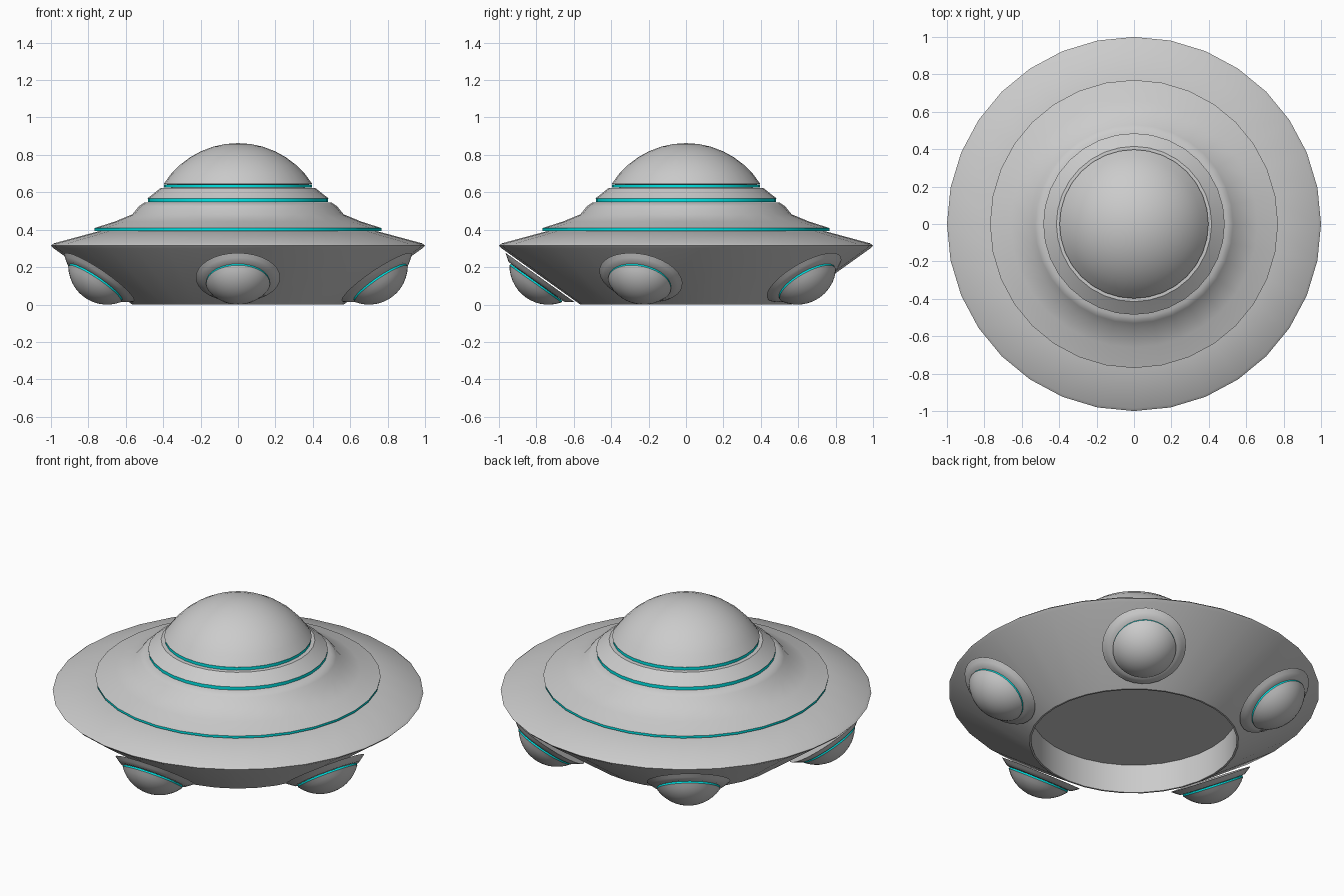
import bpy, bmesh, math
from mathutils import Matrix, Vector

if "Cube" in bpy.data.objects:
    bpy.data.objects.remove(bpy.data.objects["Cube"])

SIDES = 32
teal = bpy.data.materials.new("teal_light")
teal.diffuse_color = (0.0, 0.8, 0.8, 1)
teal.use_nodes = True
teal.node_tree.nodes["Principled BSDF"].inputs["Base Color"].default_value = teal.diffuse_color


def lathe(name, profile, mat=None, closed=False, matrix=None):
    """Spin an (r, z) profile listed from the bottom up around z."""
    bm = bmesh.new()
    rings = []
    for r, z in profile:
        if r < 1e-6:
            rings.append([bm.verts.new((0, 0, z))] * SIDES)
        else:
            rings.append([bm.verts.new((r * math.cos(2 * math.pi * i / SIDES),
                                        r * math.sin(2 * math.pi * i / SIDES), z))
                          for i in range(SIDES)])
    pairs = list(zip(rings, rings[1:]))
    if closed:
        pairs.append((rings[-1], rings[0]))
    for a, b in pairs:
        for i in range(SIDES):
            j = (i + 1) % SIDES
            bm.faces.new(list(dict.fromkeys((a[i], a[j], b[j], b[i]))))
    me = bpy.data.meshes.new(name)
    bm.to_mesh(me)
    bm.free()
    ob = bpy.data.objects.new(name, me)
    bpy.context.collection.objects.link(ob)
    if mat:
        me.materials.append(mat)
    if matrix:
        ob.matrix_world = matrix
    bpy.ops.object.select_all(action='DESELECT')
    ob.select_set(True)
    bpy.context.view_layer.objects.active = ob
    bpy.ops.object.shade_smooth_by_angle(angle=math.radians(35))
    return ob


def band(name, r, z0, z1, depth, matrix=None):
    """Teal light strip with a rectangular section."""
    return lathe(name, [(r - depth, z0), (r, z0), (r, z1), (r - depth, z1)],
                 teal, True, matrix)


def dome_profile(r, z0, z1, steps=7, start=0.0):
    """Spherical cap through (r, z0) and (0, z1)."""
    h = z1 - z0
    R = (r * r + h * h) / (2 * h)
    a0 = math.asin(min(1, r / R))
    return [(R * math.sin(a0 * (1 - k / steps)),
             z1 - R + R * math.cos(a0 * (1 - k / steps))) for k in range(steps)] + [(0, z1)]


# Main hull with the recessed underside
lathe("hull", [(0, 0.17), (0.555, 0.17), (0.555, 0), (0.565, 0), (0.985, 0.3),
               (1.0, 0.315), (0.985, 0.327), (0.74, 0.393), (0.70, 0.393)])

# Stepped tiers and their light strips
band("lower_light", 0.767, 0.393, 0.408, 0.07)
lathe("lower_tier", [(0.77, 0.408), (0.66, 0.443), (0.565, 0.482),
                     (0.53, 0.525), (0.50, 0.545), (0.42, 0.545)])
band("middle_light", 0.482, 0.547, 0.567, 0.06)
lathe("middle_tier", [(0.485, 0.567), (0.455, 0.59), (0.415, 0.622), (0.34, 0.625)])
band("upper_light", 0.395, 0.625, 0.642, 0.06)

# Cockpit dome
lathe("dome", [(0.36, 0.642)] + dome_profile(0.398, 0.644, 0.863))

# Five pods set on the sloping underside
slope = math.atan2(0.31, 0.435)
normal_tilt = math.pi - slope
for k in range(5):
    angle = math.radians(-90 + 72 * k)
    m = (Matrix.Rotation(angle, 4, 'Z') @ Matrix.Translation((0.778, 0, 0.148))
         @ Matrix.Rotation(normal_tilt, 4, 'Y'))
    lathe(f"pod_base_{k + 1}", [(0, 0.004), (0.226, 0.004), (0.205, 0.02),
                                (0.185, 0.034), (0.14, 0.036)], matrix=m)
    band(f"pod_light_{k + 1}", 0.17, 0.036, 0.046, 0.03, m)
    lathe(f"pod_dome_{k + 1}", [(0.15, 0.046)] + dome_profile(0.171, 0.046, 0.135),
          matrix=m)
